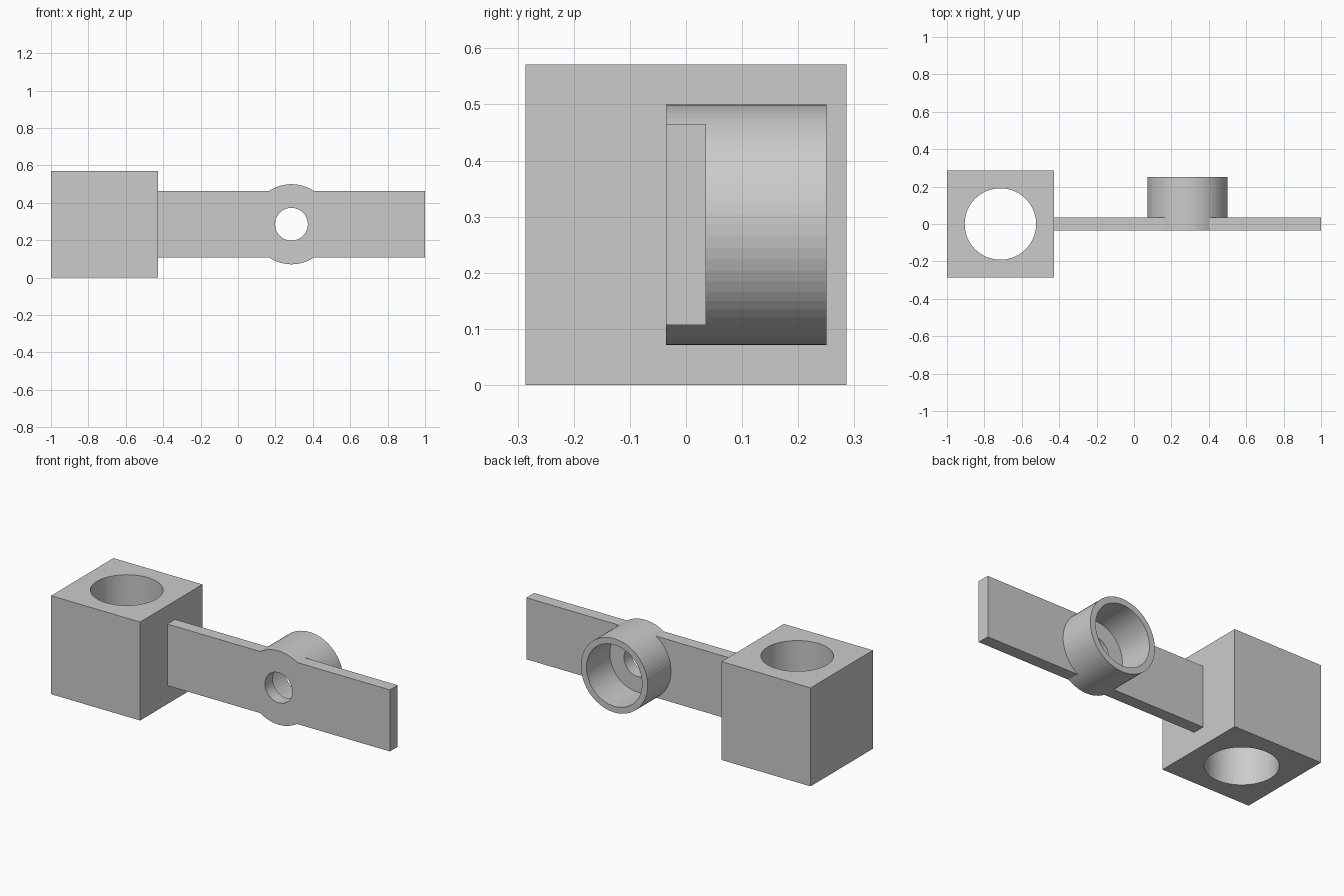
import bpy
from math import pi

if "Cube" in bpy.data.objects:
    bpy.data.objects.remove(bpy.data.objects["Cube"], do_unlink=True)

# Layout: everything is a multiple of one small unit
U = 2 / 56
SIDE = 16 * U               # bearing block edge
MID = SIDE / 2              # height of the arm and boss axis
BLOCK_X = -1 + MID
BOSS_X = 8 * U
FRONT = -U                  # shared front plane of arm and boss
SEGMENTS = 64

grey = bpy.data.materials.new("plain grey")
grey.use_nodes = True
grey.diffuse_color = (0.6, 0.6, 0.6, 1)
grey.node_tree.nodes["Principled BSDF"].inputs["Base Color"].default_value = (0.6, 0.6, 0.6, 1)


def box(name, x0, x1, y0, y1, z0, z1):
    bpy.ops.mesh.primitive_cube_add(size=1, location=((x0 + x1) / 2, (y0 + y1) / 2, (z0 + z1) / 2))
    ob = bpy.context.object
    ob.name = name
    ob.scale = (x1 - x0, y1 - y0, z1 - z0)
    bpy.ops.object.transform_apply(location=False, rotation=False, scale=True)
    ob.data.materials.append(grey)
    return ob


def cylinder(name, radius, start, end, x, along_y=True):
    centre = (start + end) / 2
    bpy.ops.mesh.primitive_cylinder_add(
        vertices=SEGMENTS, radius=radius, depth=end - start,
        location=(x, centre, MID) if along_y else (x, 0, centre),
        rotation=(pi / 2 if along_y else 0, 0, 0))
    ob = bpy.context.object
    ob.name = name
    ob.data.materials.append(grey)
    return ob


def combine(target, tool, operation):
    mod = target.modifiers.new(operation.title(), "BOOLEAN")
    mod.operation, mod.object, mod.solver = operation, tool, "EXACT"
    tool.hide_render = True
    bpy.context.view_layer.objects.active = target
    bpy.ops.object.modifier_apply(modifier=mod.name)
    bpy.data.objects.remove(tool, do_unlink=True)


# Square block with a vertical through bore
block = box("bored_block", -1, -1 + SIDE, -MID, MID, 0, SIDE)
combine(block, cylinder("bore_cutter", 0.191, -U, SIDE + U, BLOCK_X, False), "DIFFERENCE")

# Flat arm, merged with the round boss that stands out behind it
arm = box("arm_with_boss", -1 + SIDE, 1, FRONT, U, MID - 5 * U, MID + 5 * U)
combine(arm, cylinder("boss", 6 * U, FRONT, 7 * U, BOSS_X), "UNION")

# Wide pocket from the back, small hole right through the floor
combine(arm, cylinder("pocket_cutter", 5 * U, U, 8 * U, BOSS_X), "DIFFERENCE")
combine(arm, cylinder("hole_cutter", 2.45 * U, FRONT - U, 2 * U, BOSS_X), "DIFFERENCE")
